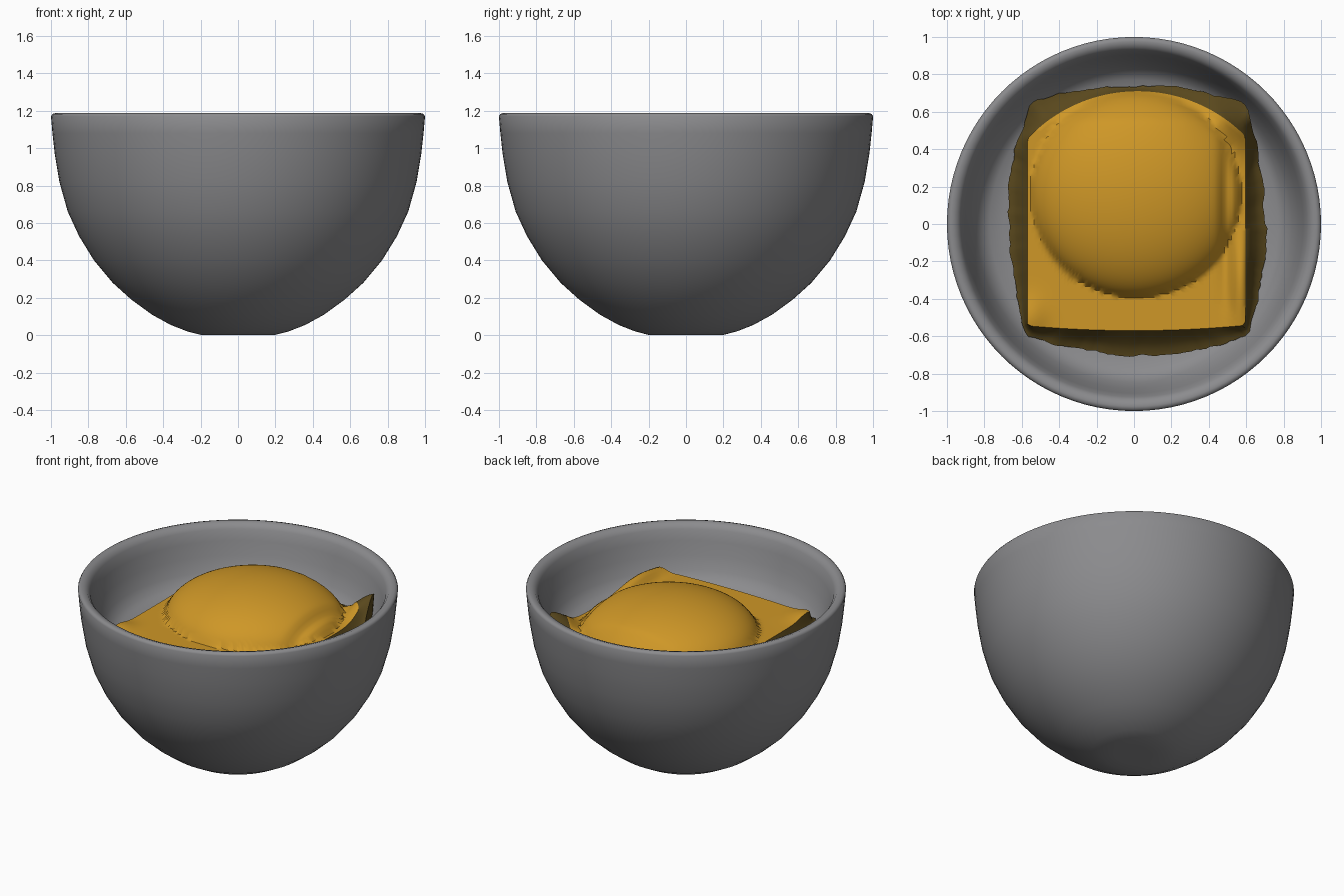
import bpy, bmesh, math, random

if "Cube" in bpy.data.objects:
    bpy.data.objects.remove(bpy.data.objects["Cube"])
random.seed(4)

def mat(name, col):
    m = bpy.data.materials.new(name)
    m.diffuse_color = (*col, 1)
    m.use_nodes = True
    m.node_tree.nodes["Principled BSDF"].inputs["Base Color"].default_value = m.diffuse_color
    return m

grey = mat("bowl grey", (0.26, 0.26, 0.27))
yellow = mat("custard yellow", (0.62, 0.31, 0.02))
brown = mat("dark caramel", (0.10, 0.064, 0.012))

def finish(bm, name, mats, angle):
    bmesh.ops.recalc_face_normals(bm, faces=bm.faces)
    me = bpy.data.meshes.new(name)
    bm.to_mesh(me)
    bm.free()
    ob = bpy.data.objects.new(name, me)
    bpy.context.collection.objects.link(ob)
    for m in mats:
        me.materials.append(m)
    bpy.ops.object.select_all(action='DESELECT')
    ob.select_set(True)
    bpy.context.view_layer.objects.active = ob
    bpy.ops.object.shade_smooth_by_angle(angle=math.radians(angle))
    return ob

def rings_to_mesh(bm, rings, mat_rule=lambda i: 0):
    n = len(rings[0])
    for i in range(len(rings) - 1):
        a, b = rings[i], rings[i + 1]
        for k in range(n):
            f = bm.faces.new((a[k], a[(k + 1) % n], b[(k + 1) % n], b[k]))
            f.material_index = mat_rule(i)

# Bowl: revolved profile, outside from foot to rim, then inside to the floor
profile = [(0.12, 0), (0.2, 0.002), (0.27, 0.02), (0.36, 0.055), (0.46, 0.11), (0.57, 0.19),
           (0.67, 0.28), (0.77, 0.40), (0.85, 0.53), (0.91, 0.66), (0.955, 0.82),
           (0.98, 0.97), (0.992, 1.08), (1.0, 1.17), (0.992, 1.183), (0.975, 1.188),
           (0.945, 1.178), (0.925, 1.15), (0.905, 1.08), (0.88, 0.99), (0.845, 0.90),
           (0.81, 0.85), (0.77, 0.825), (0.70, 0.81), (0.5, 0.79), (0.2, 0.78)]
bm = bmesh.new()
N = 96
rings = [[bm.verts.new((r * math.cos(2 * math.pi * k / N), r * math.sin(2 * math.pi * k / N), z))
          for k in range(N)] for r, z in profile]
rings_to_mesh(bm, rings)
bm.faces.new(rings[0])
bm.faces.new(rings[-1])
finish(bm, "bowl", [grey], 50)

# Filling outlines: a square cut by a circle, and a bulging square rim
def in_yellow(x, y):
    return -0.57 < x < 0.595 and y > -0.57 + 0.08 * x * x and math.hypot(x - 0.02, y + 0.1) < 0.81

def in_brown(x, y):
    return abs(x - 0.015) < 0.69 - 0.28 * y * y and -0.70 + 0.3 * x * x < y < 0.74 - 0.27 * x * x

def reach(inside, t):
    lo, hi = 0.1, 1.2
    for _ in range(24):
        mid = (lo + hi) / 2
        if inside(mid * math.cos(t), mid * math.sin(t)):
            lo = mid
        else:
            hi = mid
    return lo

def bump(x, y, cx, cy, sx, sy):
    return math.exp(-((x - cx) / sx) ** 2 - ((y - cy) / sy) ** 2)

# Filling height: round dome resting on a ledge, with a raised right fold
def height(x, y):
    d = ((x - 0.01) / 0.56) ** 2 + ((y - 0.16) / 0.55) ** 2
    dome = 0.91 + 0.26 * math.sqrt(max(0, 1 - d))
    ledge = 0.93
    k = 0.02
    z = k * math.log(math.exp(dome / k) + math.exp(ledge / k))
    z += 0.06 * bump(x, y, 0.57, -0.3, 0.05, 0.25) - 0.03 * bump(x, y, 0.49, 0.1, 0.03, 0.4)
    z += 0.03 * bump(x, y, -0.55, -0.5, 0.08, 0.1)
    z -= 0.06 * max(0, y - 0.55) / 0.16
    return z + 0.14 * bump(x, y, 0.6, 0.6, 0.12, 0.16)

M, R = 192, 32
bm = bmesh.new()
rings = [[] for _ in range(R + 6)]
wob = 0
for k in range(M):
    t = 2 * math.pi * k / M
    c, s = math.cos(t), math.sin(t)
    ry = reach(in_yellow, t)
    wob = 0.8 * wob + random.uniform(-0.006, 0.006)
    rb = max(reach(in_brown, t) + wob, ry + 0.015)
    for i in range(R + 1):
        r = ry * (i + 0.5) / (R + 0.5)
        rings[i].append(bm.verts.new((r * c, r * s, height(r * c, r * s))))
    z0 = height(ry * c, ry * s)
    z1 = 0.835 + 0.5 * max(0, rb - 0.72) + 0.17 * bump(rb * c, rb * s, 0.6, 0.58, 0.12, 0.12)
    for j in range(1, 5):
        u = j / 4
        r = ry + (rb - ry) * u
        z = z0 + (z1 - z0) * math.sin(u * math.pi / 2)
        rings[R + j].append(bm.verts.new((r * c, r * s, z)))
    rings[R + 5].append(bm.verts.new(((rb - 0.02) * c, (rb - 0.02) * s, 0.79)))
rings_to_mesh(bm, rings, lambda i: 0 if i < R else 1)
bm.faces.new(rings[0])
finish(bm, "filling", [yellow, brown], 45)
